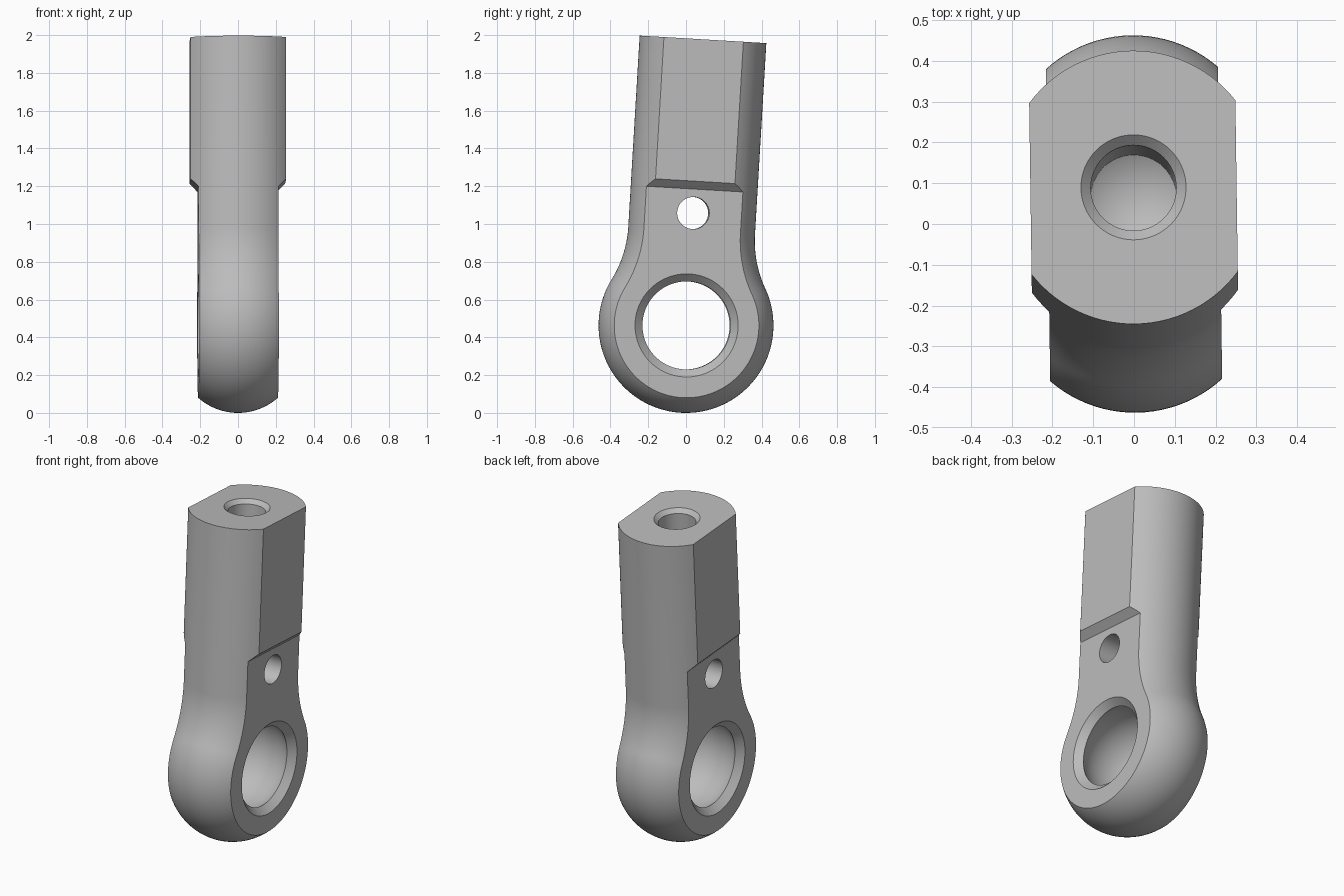
import bpy, bmesh
from math import sin, cos, pi, acos, sqrt, radians, asin
from mathutils import Matrix

cube = bpy.data.objects.get("Cube")
if cube:
    bpy.data.objects.remove(cube, do_unlink=True)

HEAD_Z, HEAD_R, NECK_R, FILLET_R = 0.463, 0.463, 0.336, 0.6
TOP, CROWN_R = 1.517, 0.318          # shank length, radius of the rounded edge
SHANK_X, HEAD_X = 0.253, 0.211       # half thicknesses
SHOULDER = 0.723

steel = bpy.data.materials.new("grey_steel")
steel.use_nodes = True
GREY = (0.5, 0.5, 0.5, 1)
steel.diffuse_color = GREY
steel.node_tree.nodes["Principled BSDF"].inputs["Base Color"].default_value = GREY


def finish(name, bm):
    bmesh.ops.remove_doubles(bm, verts=bm.verts, dist=1e-5)
    bmesh.ops.recalc_face_normals(bm, faces=bm.faces)
    mesh = bpy.data.meshes.new(name)
    bm.to_mesh(mesh)
    bm.free()
    mesh.materials.append(steel)
    obj = bpy.data.objects.new(name, mesh)
    bpy.context.collection.objects.link(obj)
    return obj


def outline(inset):
    """Side outline (y, z) about the eye centre, shrunk by inset."""
    turn = acos((NECK_R + FILLET_R) / (HEAD_R + FILLET_R))
    cy, cz = NECK_R + FILLET_R, (HEAD_R + FILLET_R) * sin(turn)
    half = [(NECK_R - inset, TOP)]
    r = FILLET_R + inset
    for i in range(17):
        a = turn * i / 16
        half.append((cy - r * cos(a), cz - r * sin(a)))
    r = HEAD_R - inset
    for i in range(1, 49):
        a = turn - (turn + pi / 2) * i / 48
        half.append((r * cos(a), r * sin(a)))
    return half + [(-y, z) for y, z in half[-2::-1]]


def body():
    bm = bmesh.new()
    limit, rings, steps = asin(SHANK_X / CROWN_R), [], 28
    for i in range(steps + 1):
        t = limit * (2 * i / steps - 1)
        x, inset = CROWN_R * sin(t), CROWN_R * (1 - cos(t))
        rings.append([bm.verts.new((x, y, z)) for y, z in outline(inset)])
    for a, b in zip(rings, rings[1:]):
        for j in range(len(a) - 1):
            bm.faces.new((a[j], a[j + 1], b[j + 1], b[j]))
    # flat sides and flat top
    bm.faces.new(rings[0])
    bm.faces.new(rings[-1])
    bm.faces.new([r[0] for r in rings] + [r[-1] for r in reversed(rings)])
    return finish("rod_end_body", bm)


def lathe(name, profile, matrix, segments=80):
    """Spin (radius, height) points about z, then place."""
    bm = bmesh.new()
    pts = [bm.verts.new((r, 0, h)) for r, h in profile]
    edges = [bm.edges.new(p) for p in zip(pts, pts[1:])]
    bmesh.ops.spin(bm, geom=pts + edges, cent=(0, 0, 0), axis=(0, 0, 1),
                   angle=2 * pi, steps=segments, use_merge=True)
    bm.transform(matrix)
    return finish(name, bm)


def side_cutter(name, side):
    """Removes the outer slab beside the eye, with a sloped shoulder."""
    bm = bmesh.new()
    pts = [(HEAD_X, -1), (HEAD_X, SHOULDER),
           (HEAD_X + 0.2, SHOULDER + 0.2), (HEAD_X + 0.2, -1)]
    face = bm.faces.new([bm.verts.new((side * x, -1, z)) for x, z in pts])
    ext = bmesh.ops.extrude_face_region(bm, geom=[face])["geom"]
    bmesh.ops.translate(bm, vec=(0, 2, 0),
                        verts=[v for v in ext if isinstance(v, bmesh.types.BMVert)])
    return finish(name, bm)


across = Matrix.Rotation(pi / 2, 4, 'Y')

# spherical socket with chamfered mouths
mouth, lip = 0.233, HEAD_X - 0.04
ball = sqrt(mouth ** 2 + lip ** 2)
end = asin(lip / ball)
arc = [(ball * cos(a), ball * sin(a))
       for a in (end * (2 * i / 24 - 1) for i in range(25))]
flare = (mouth + 0.1, lip + 0.1)
socket = ([(0, -flare[1]), (flare[0], -flare[1])] + arc
          + [flare, (0, flare[1])])

# threaded-rod hole with drilled cone end
bore = [(0, 1.027), (0.105, 1.09), (0.105, TOP - 0.024),
        (0.105 + 0.074, TOP + 0.05), (0, TOP + 0.05)]

rod_end = body()
cutters = [
    side_cutter("left_slab_cutter", 1),
    side_cutter("right_slab_cutter", -1),
    lathe("socket_cutter", socket, across, 96),
    lathe("top_bore_cutter", bore, Matrix.Identity(4)),
    lathe("cross_hole_cutter", [(0, -0.5), (0.085, -0.5), (0.085, 0.5), (0, 0.5)],
          Matrix.Translation((0, 0, 0.596)) @ across, 64),
]

bpy.ops.object.select_all(action='DESELECT')
bpy.context.view_layer.objects.active = rod_end
rod_end.select_set(True)
for cutter in cutters:
    mod = rod_end.modifiers.new(cutter.name, 'BOOLEAN')
    mod.operation, mod.solver, mod.object = 'DIFFERENCE', 'EXACT', cutter
    bpy.ops.object.modifier_apply(modifier=mod.name)
    bpy.data.objects.remove(cutter, do_unlink=True)

# lean the shank slightly back and place the eye on the ground
rod_end.data.transform(Matrix.Translation((0, 0, HEAD_Z))
                       @ Matrix.Rotation(radians(0.8), 4, 'Z')
                       @ Matrix.Rotation(radians(-3.4), 4, 'X'))
bpy.ops.object.shade_smooth_by_angle(angle=radians(28))
